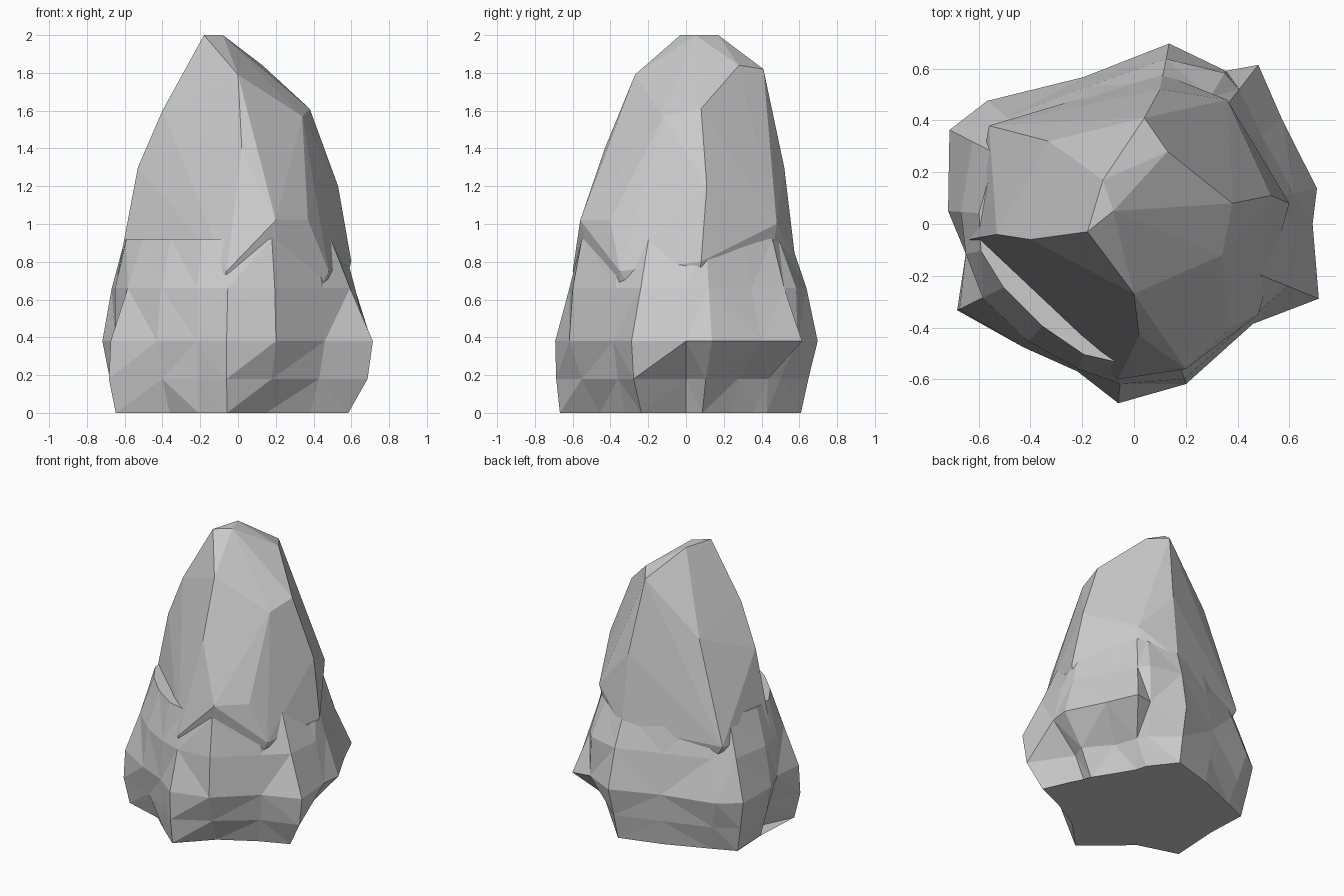
import bpy, bmesh
from math import cos, sin, radians

if "Cube" in bpy.data.objects:
    bpy.data.objects.remove(bpy.data.objects["Cube"])


def polar(angle, r, z):
    return (r * cos(radians(angle)), r * sin(radians(angle)), z)


def finish(name, bm):
    bmesh.ops.recalc_face_normals(bm, faces=bm.faces)
    mesh = bpy.data.meshes.new(name)
    bm.to_mesh(mesh)
    bm.free()
    ob = bpy.data.objects.new(name, mesh)
    bpy.context.collection.objects.link(ob)
    return ob


def hull(name, points):
    """Chiselled block: convex hull of its corner points."""
    bm = bmesh.new()
    for p in points:
        bm.verts.new(p)
    res = bmesh.ops.convex_hull(bm, input=bm.verts)
    junk = {g for k in ("geom_interior", "geom_unused") for g in res[k]
            if isinstance(g, bmesh.types.BMVert)}
    bmesh.ops.delete(bm, geom=list(junk), context='VERTS')
    return finish(name, bm)


def loft(name, columns, levels):
    """Rough skirt: radii per compass angle, stacked over the levels."""
    bm = bmesh.new()
    cols = [[bm.verts.new(polar(a, r, z)) for r, z in zip(radii, levels)]
            for a, *radii in columns]
    for a, b in zip(cols, cols[1:] + cols[:1]):
        for i in range(len(levels) - 1):
            bm.faces.new((a[i], b[i], b[i + 1], a[i + 1]))
    bm.faces.new([c[0] for c in cols])
    bm.faces.new([c[-1] for c in cols])
    bmesh.ops.triangulate(bm, faces=bm.faces)
    return finish(name, bm)


# Tall core: slanted crown, front facet and side ridges
crown = [(0, -.27, 1.79), (-.18, -.03, 2), (-.12, .17, 2), (-.08, .05, 2),
         (.13, .28, 1.84), (.38, .08, 1.61), (.34, -.12, 1.57),
         (.04, .41, 1.82)]
front = [(.02, -.43, 1.4), (.2, -.56, 1.02), (.37, -.4, 1.02),
         (-.06, -.6, .75)]
left = [(-.4, -.06, 1.6), (-.53, -.04, 1.3), (-.64, -.06, .72),
        (-.33, .32, 1.45), (-.56, .38, .75)]
right = [(.53, .11, 1.2), (.6, .08, .8), (.48, -.35, .75), (.36, .48, 1)]
back = [(.1, .52, 1.3), (.11, .58, .8)]
foot = [polar(a, .42, .2) for a in range(0, 360, 60)]
rock = hull("rock", crown + front + left + right + back + foot)

# Bulging base: angle, then radius at each height
skirt = loft("rock_base", [
    (0, .42, .5, .69, .62, .52), (11, .45, .55, .72, .63, .56),
    (35, .42, .48, .7, .6, .54), (52, .45, .55, .78, .66, .58),
    (59, .5, .58, .69, .68, .57), (79, .62, .66, .71, .65, .56),
    (109, .55, .58, .6, .56, .5), (140, .62, .68, .74, .64, .56),
    (153, .72, .76, .8, .7, .6), (176, .63, .68, .72, .67, .6),
    (190, .55, .6, .66, .66, .6), (206, .72, .76, .75, .65, .56),
    (228, .54, .6, .64, .61, .53), (249, .58, .6, .61, .6, .54),
    (265, .67, .69, .695, .62, .54), (288, .48, .58, .65, .63, .58),
    (320, .5, .56, .6, .58, .54), (338, .63, .74, .77, .64, .53),
], (0, .18, .38, .66, .92))

# Fuse both into one boulder with flat facets
mod = rock.modifiers.new("fuse", 'BOOLEAN')
mod.operation, mod.object, mod.solver = 'UNION', skirt, 'EXACT'
bpy.context.view_layer.objects.active = rock
bpy.ops.object.modifier_apply(modifier=mod.name)
bpy.data.objects.remove(skirt)
rock.data.shade_flat()
